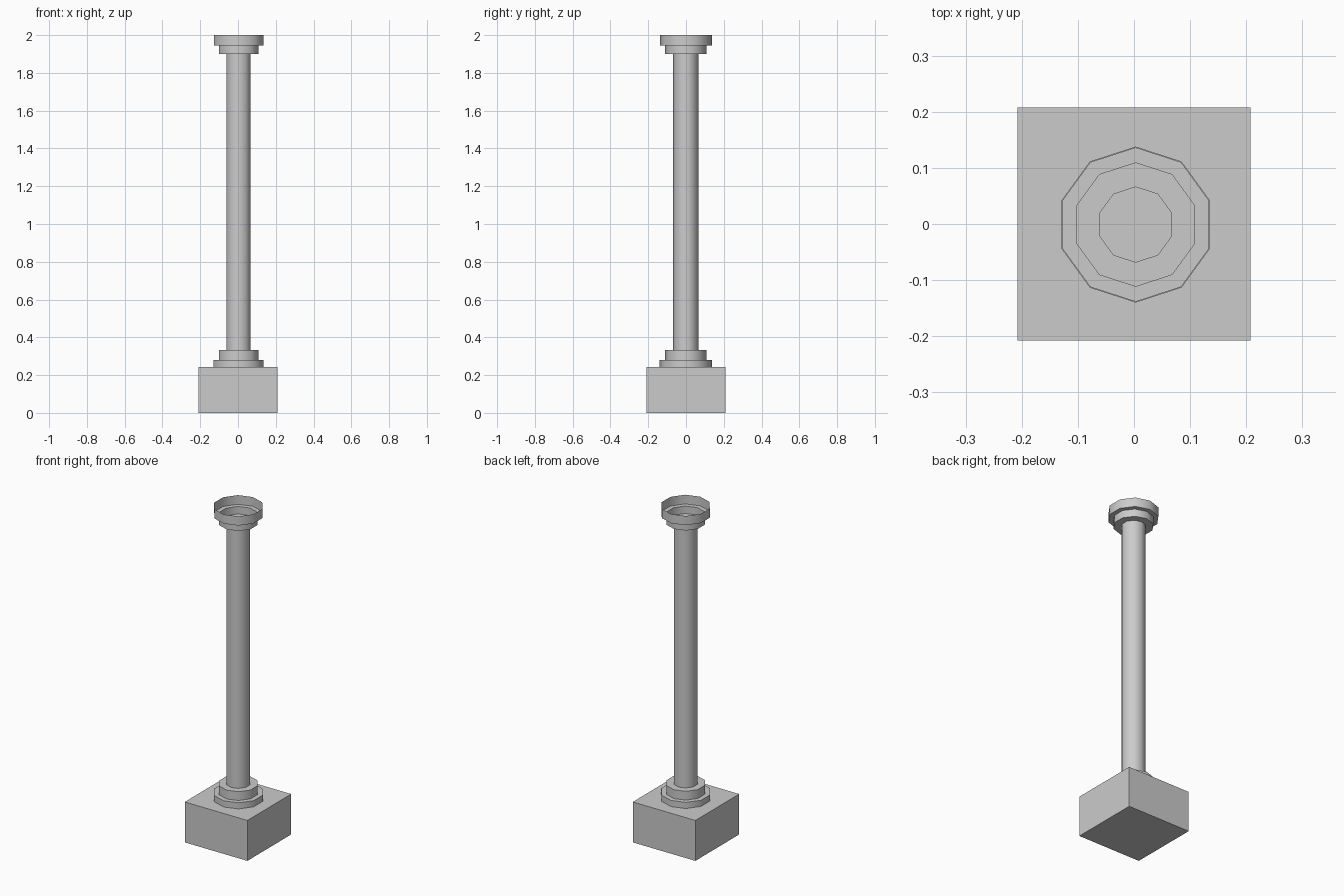
import bpy, bmesh
from math import radians, tau
from mathutils import Matrix, Vector

if "Cube" in bpy.data.objects:
    bpy.data.objects.remove(bpy.data.objects["Cube"])

BASE_HALF, BASE_TOP = 0.208, 0.243
AXIS = Vector((0.003, -0.001, 0))


def add_object(name, bm):
    mesh = bpy.data.meshes.new(name)
    bm.to_mesh(mesh)
    bm.free()
    obj = bpy.data.objects.new(name, mesh)
    bpy.context.collection.objects.link(obj)
    return obj


# Square plinth
bm = bmesh.new()
bmesh.ops.create_cube(bm, size=1)
bmesh.ops.scale(bm, vec=(2 * BASE_HALF, 2 * BASE_HALF, BASE_TOP), verts=bm.verts)
bmesh.ops.translate(bm, vec=(0, 0, BASE_TOP / 2), verts=bm.verts)
add_object("plinth", bm)

# Ten-sided column with stepped foot and open-topped stepped capital
profile = [(0.139, BASE_TOP), (0.139, 0.28), (0.110, 0.28), (0.110, 0.333),
           (0.067, 0.333), (0.067, 1.90), (0.110, 1.90), (0.110, 1.945),
           (0.1375, 1.945), (0.1375, 2.0)]
bm = bmesh.new()
verts = [bm.verts.new((0, r, z)) for r, z in profile]
edges = [bm.edges.new(pair) for pair in zip(verts, verts[1:])]
bmesh.ops.spin(bm, geom=verts + edges, cent=(0, 0, 0), axis=(0, 0, 1),
               angle=tau, steps=10)
bmesh.ops.remove_doubles(bm, verts=bm.verts, dist=0.0005)
bmesh.ops.recalc_face_normals(bm, faces=bm.faces)
# Keep the open shell facing outward
shaft = max(bm.faces, key=lambda f: f.calc_area())
centre = shaft.calc_center_median()
if shaft.normal.dot(Vector((centre.x, centre.y, 0))) < 0:
    bmesh.ops.reverse_faces(bm, faces=bm.faces)
bmesh.ops.transform(bm, matrix=Matrix.Translation(AXIS), verts=bm.verts)
column = add_object("column", bm)

# Smooth round the shaft, crisp at the steps
bpy.ops.object.select_all(action='DESELECT')
column.select_set(True)
bpy.context.view_layer.objects.active = column
bpy.ops.object.shade_smooth_by_angle(angle=radians(40))
